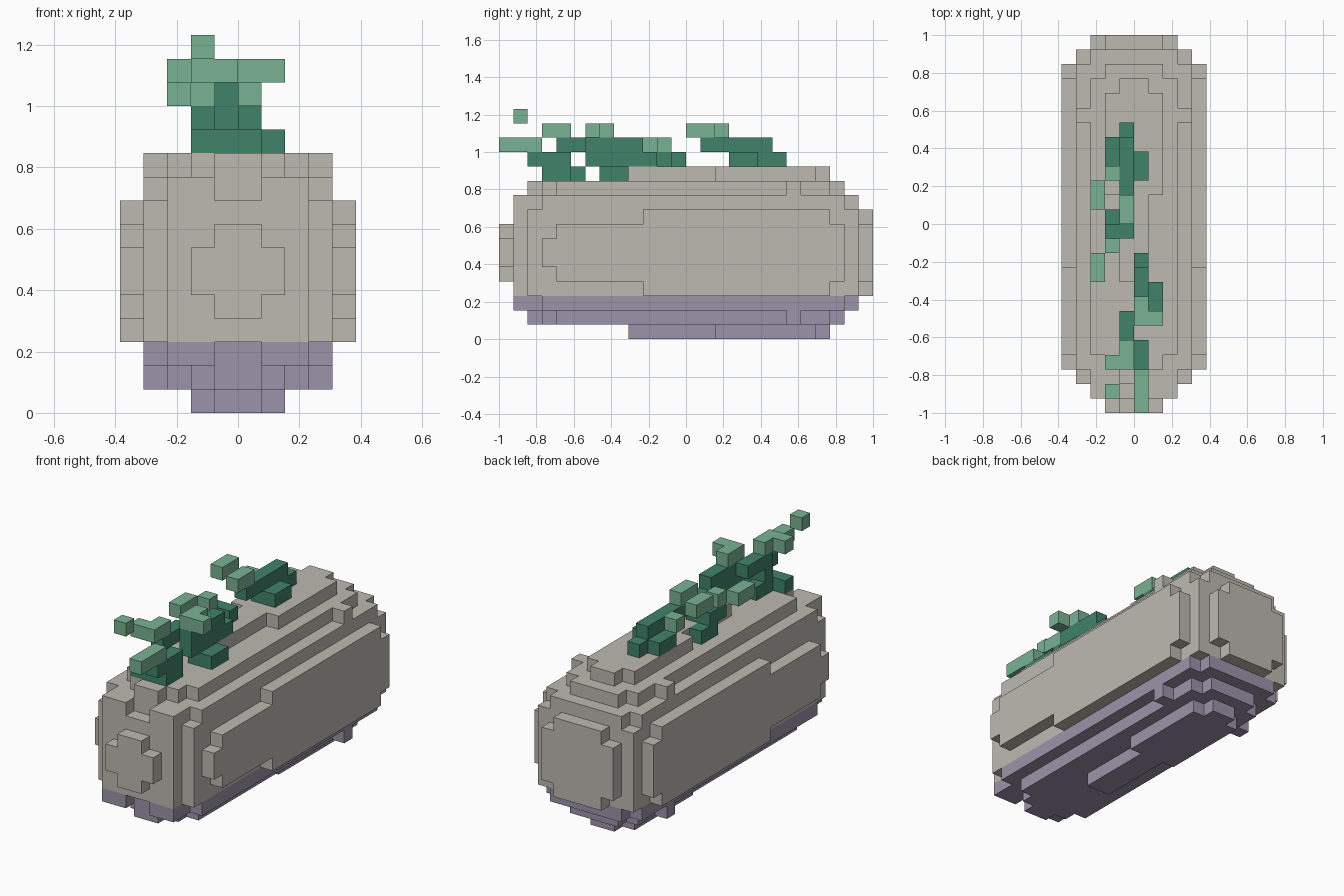
import bpy, bmesh, math
from mathutils import Vector

if "Cube" in bpy.data.objects:
    bpy.data.objects.remove(bpy.data.objects["Cube"], do_unlink=True)

V = 1 / 13  # size of one block


def material(name, rgb):
    m = bpy.data.materials.new(name)
    m.use_nodes = True
    m.diffuse_color = (*rgb, 1)
    bsdf = m.node_tree.nodes["Principled BSDF"]
    bsdf.inputs["Base Color"].default_value = (*rgb, 1)
    bsdf.inputs["Roughness"].default_value = 0.9
    return m


STONE = material("warm grey", (0.515, 0.491, 0.445))
BELLY = material("dusty purple", (0.332, 0.296, 0.402))
DARK = material("dark green", (0.051, 0.223, 0.144))
LIGHT = material("light green", (0.195, 0.445, 0.296))

# The four corners of each block side, wound outward
SIDES = {}
for axis in range(3):
    for s in (0, 1):
        ring = []
        for a, b in ((0, 0), (1, 0), (1, 1), (0, 1)):
            c = [0, 0, 0]
            c[axis], c[(axis + 1) % 3], c[(axis + 2) % 3] = s, a, b
            ring.append(tuple(c))
        d = [0, 0, 0]
        d[axis] = 2 * s - 1
        SIDES[tuple(d)] = ring if s else ring[::-1]


def build_blocks(name, cells, mats, pick=lambda cell: 0):
    """Skin a set of blocks, keeping only the outer faces."""
    bm = bmesh.new()
    verts = {}
    for cell in sorted(cells):
        for d, ring in SIDES.items():
            if tuple(p + q for p, q in zip(cell, d)) in cells:
                continue
            corners = []
            for c in ring:
                key = tuple(p + q for p, q in zip(cell, c))
                if key not in verts:
                    verts[key] = bm.verts.new(
                        Vector((key[0] * V, key[1] * V - 1, key[2] * V)))
                corners.append(verts[key])
            bm.faces.new(corners).material_index = pick(cell)
    # Merge flat areas of one colour into larger faces
    bmesh.ops.dissolve_limit(bm, angle_limit=math.radians(1), verts=bm.verts[:],
                             edges=bm.edges[:], delimit={'MATERIAL'})
    me = bpy.data.meshes.new(name)
    bm.to_mesh(me)
    bm.free()
    for m in mats:
        me.materials.append(m)
    ob = bpy.data.objects.new(name, me)
    bpy.context.collection.objects.link(ob)
    return ob


# Body layers, mirrored top to bottom: (first row, last row, half width)
LAYERS = {
    0: [(9, 22, 1), (15, 21, 2)],
    1: [(2, 23, 1), (3, 23, 2), (4, 22, 3), (20, 20, 4)],
    2: [(1, 24, 3), (3, 23, 4)],
    3: [(1, 24, 3), (2, 24, 4), (10, 22, 5), (25, 25, 2)],
    4: [(0, 0, 1), (1, 25, 3), (2, 24, 4), (4, 23, 5)],
    5: [(0, 0, 2), (1, 25, 3), (2, 24, 4), (3, 23, 5)],
}
body = set()
for k, spans in LAYERS.items():
    for first, last, w in spans:
        for j in range(first, last + 1):
            for i in range(-w, w):
                body.add((i, j, k))
                body.add((i, j, 11 - k))
# Small notch in the middle of the front rim
for i in (-1, 0):
    for k in (2, 9):
        body.discard((i, 1, k))
build_blocks("body", body, [STONE, BELLY], lambda c: 1 if c[2] < 3 else 0)


def runs(spans):
    """Blocks from (column, first row, last row, layer) runs."""
    return {(i, j, k) for i, a, b, k in spans for j in range(a, b + 1)}


# Sprouts along the back: dark stems and light tips
stems = {
    "front": [(-2, 3, 3, 11), (-1, 3, 5, 11), (0, 3, 4, 11), (0, 2, 4, 12),
              (-1, 4, 4, 12), (-1, 4, 6, 13)],
    "middle": [(1, 7, 8, 11), (0, 7, 8, 11), (0, 6, 10, 12), (0, 6, 9, 13),
               (-2, 11, 12, 12), (-1, 12, 12, 12), (-2, 12, 13, 11)],
    "back": [(-1, 16, 19, 12), (0, 16, 17, 12), (-2, 17, 18, 12), (-1, 14, 18, 13)],
}
tips = {
    "front": [(0, 0, 2, 13), (-2, 3, 3, 14), (-1, 3, 4, 14), (-2, 1, 1, 15)],
    "middle": [(0, 6, 7, 14), (1, 6, 6, 14), (-3, 9, 10, 13), (-2, 11, 11, 13)],
    "back": [(-1, 13, 14, 14), (-3, 14, 15, 14), (-2, 16, 16, 13)],
}
for place in stems:
    build_blocks(place + "_sprout_stem", runs(stems[place]) - body, [DARK])
    build_blocks(place + "_sprout_tips", runs(tips[place]), [LIGHT])
